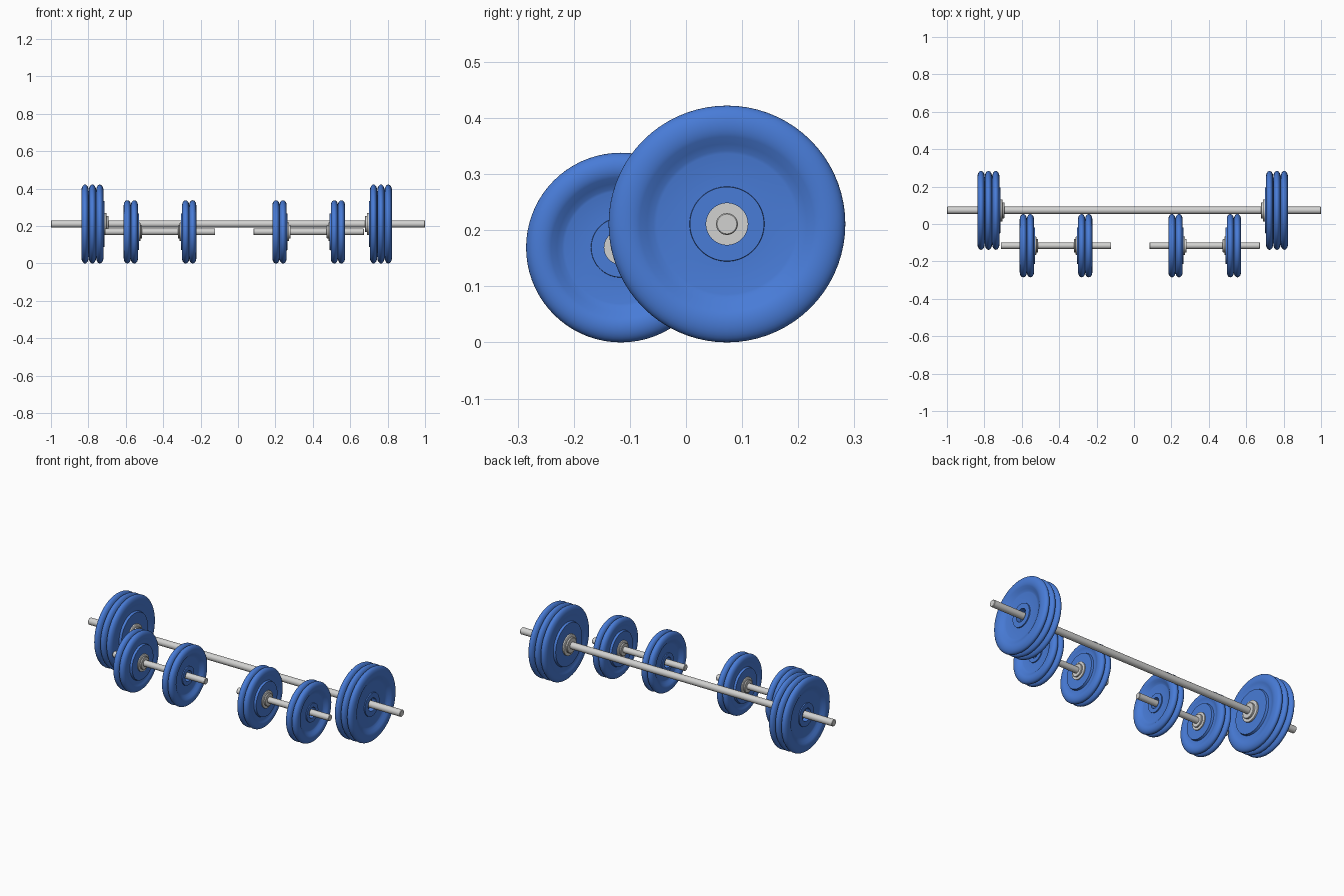
import bpy, bmesh, math

if "Cube" in bpy.data.objects:
    bpy.data.objects.remove(bpy.data.objects["Cube"])

def material(name, rgb):
    m = bpy.data.materials.new(name)
    m.diffuse_color = (*rgb, 1)
    m.use_nodes = True
    m.node_tree.nodes["Principled BSDF"].inputs["Base Color"].default_value = m.diffuse_color
    return m

BLUE = material("plate blue", (0.065, 0.20, 0.68))
STEEL = material("light steel", (0.64, 0.64, 0.63))

def lathe(name, profile, x, y, z, mat, facing=1, closed=False, segs=72):
    """Spin (u, r) points about the x axis; facing flips u."""
    bm = bmesh.new()
    rings = []
    for u, r in profile:
        if r == 0:
            rings.append([bm.verts.new((u * facing, 0, 0))] * segs)
        else:
            rings.append([bm.verts.new((u * facing,
                                        r * math.cos(2 * math.pi * i / segs),
                                        r * math.sin(2 * math.pi * i / segs)))
                          for i in range(segs)])
    pairs = list(zip(rings, rings[1:]))
    if closed:
        pairs.append((rings[-1], rings[0]))
    for a, b in pairs:
        for i in range(segs):
            j = (i + 1) % segs
            loop = list(dict.fromkeys((a[i], a[j], b[j], b[i])))
            bm.faces.new(loop)
    bmesh.ops.recalc_face_normals(bm, faces=bm.faces[:])
    mesh = bpy.data.meshes.new(name)
    bm.to_mesh(mesh)
    bm.free()
    mesh.materials.append(mat)
    ob = bpy.data.objects.new(name, mesh)
    ob.location = (x, y, z)
    bpy.context.collection.objects.link(ob)
    bpy.context.view_layer.objects.active = ob
    for o in bpy.context.selected_objects:
        o.select_set(False)
    ob.select_set(True)
    bpy.ops.object.shade_smooth_by_angle(angle=math.radians(32))
    return ob

def plate_profile(R, h):
    """Dished plate: rounded rim, recessed outer face, raised inner hub."""
    pts = [(-0.3, 0.176), (-0.3, 0.313), (0.0, 0.316), (0.0, 0.593),
           (-0.08, 0.62), (-0.36, 0.675)]
    for k in range(21):
        t = math.radians(-40 + 13 * k)
        pts.append((-math.cos(t), 0.84 + 0.16 * math.sin(t)))
    pts += [(0.65, 0.66), (0.65, 0.593), (1.3, 0.575), (1.3, 0.176)]
    return [(u * h, r * R) for u, r in pts]

def stack(name, inner, out, count, width, y, R):
    """Plates from the inner edge outward, plus the stepped inner collar."""
    h = width / 2
    for k in range(count):
        lathe(f"{name}_plate_{k + 1}", plate_profile(R, h),
              inner + out * (h + k * width), y, R, BLUE, -out, True)
    c = R / 0.21
    collar = [(0.003, 0), (0.003, 0.059 * c), (0.014, 0.059 * c),
              (0.016, 0.056 * c), (0.016, 0.043 * c), (0.024, 0.043 * c),
              (0.026, 0.041 * c), (0.026, 0)]
    if R < 0.2:
        collar = [(u * 0.83, r * 1.03) for u, r in collar]
    lathe(f"{name}_collar", collar, inner, y, R, STEEL, -out)

def bar(name, x0, x1, r, y, z):
    b = 0.002
    lathe(name, [(x0, 0), (x0, r - b), (x0 + b, r), (x1 - b, r), (x1, r - b), (x1, 0)],
          0, y, z, STEEL, segs=40)

# Long barbell at the back
BIG, YB = 0.211, 0.073
bar("barbell_bar", -1, 1, 0.0195, YB, BIG)
stack("barbell_left", -0.719, -1, 3, 0.0395, YB, BIG)
stack("barbell_right", 0.705, 1, 3, 0.0395, YB, BIG)

# Two short dumbbells at the front
SMALL, YD = 0.169, -0.116
for name, x in (("left_dumbbell", -0.417), ("right_dumbbell", 0.378)):
    bar(f"{name}_bar", x - 0.295, x + 0.295, 0.0175, YD, SMALL)
    for side, out in (("left", -1), ("right", 1)):
        stack(f"{name}_{side}", x + out * 0.118, out, 2, 0.038, YD, SMALL)
